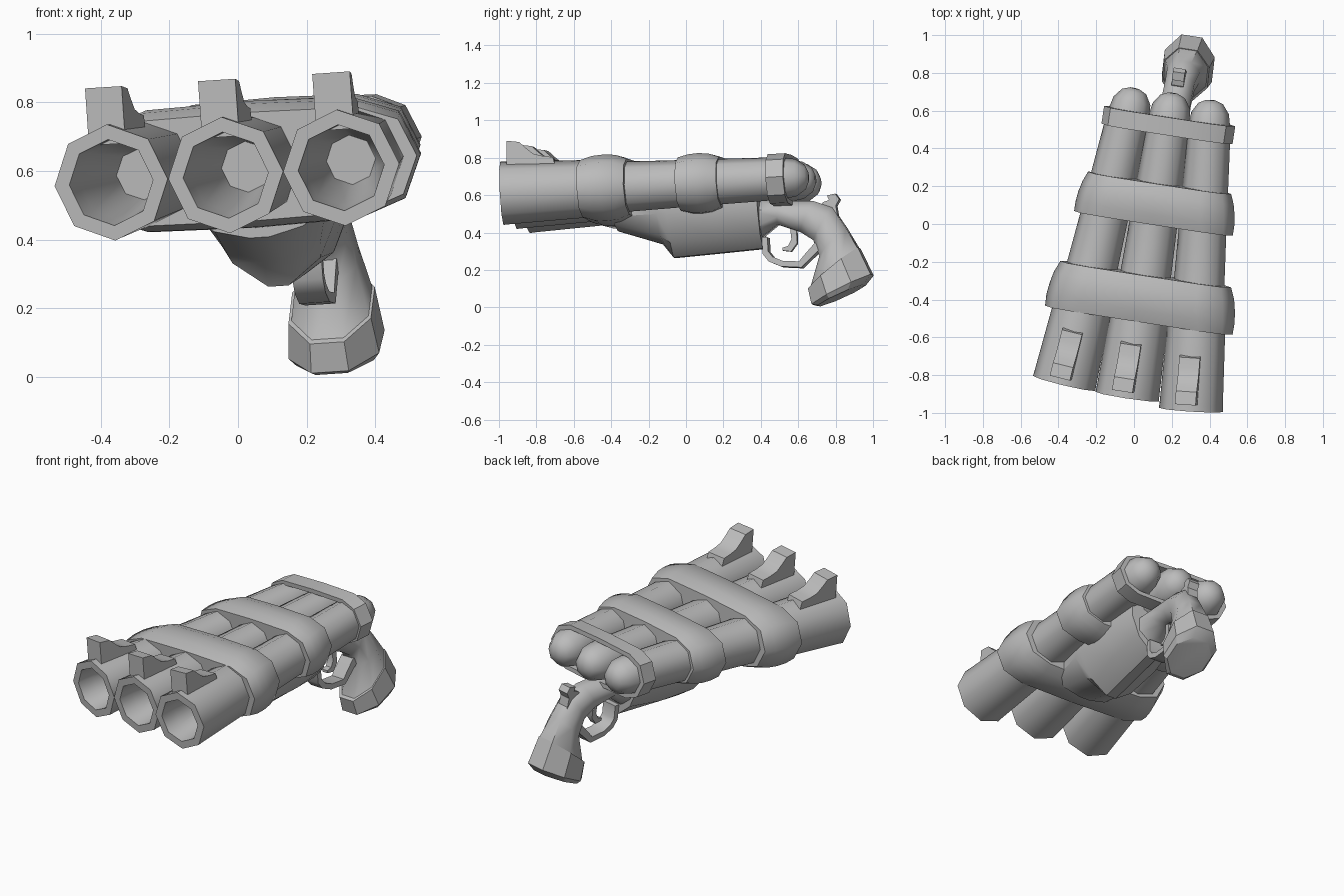
import bpy, bmesh, math
from mathutils import Vector, Matrix

if "Cube" in bpy.data.objects:
    bpy.data.objects.remove(bpy.data.objects["Cube"])

steel = bpy.data.materials.new("grey_metal")
steel.diffuse_color = (0.5, 0.5, 0.5, 1)
steel.use_nodes = True
steel.node_tree.nodes["Principled BSDF"].inputs["Base Color"].default_value = steel.diffuse_color

# Weapon frame: origin at the middle muzzle, u sideways, v rearwards, w up
ORIGIN = Vector((-0.036, -0.914, 0.588))
V = Vector((0.24, 1.585, 0.095)).normalized()
U = Vector((0.986, -0.153, 0.066))
U = (U - V * U.dot(V)).normalized()
W = U.cross(V)
FRAME = Matrix((U, V, W)).transposed().to_4x4()
FRAME.translation = ORIGIN


def finish(name, bm, angle):
    """Turn a bmesh in weapon coordinates into a shaded object."""
    bmesh.ops.remove_doubles(bm, verts=bm.verts, dist=1e-5)
    bm.transform(FRAME)
    bmesh.ops.recalc_face_normals(bm, faces=bm.faces)
    mesh = bpy.data.meshes.new(name)
    bm.to_mesh(mesh)
    bm.free()
    mesh.materials.append(steel)
    obj = bpy.data.objects.new(name, mesh)
    bpy.context.collection.objects.link(obj)
    bpy.ops.object.select_all(action='DESELECT')
    obj.select_set(True)
    bpy.context.view_layer.objects.active = obj
    bpy.ops.object.shade_smooth_by_angle(angle=math.radians(angle))
    return obj


def loft(name, rings, angle=50, loop=False):
    """Skin a row of equal-length rings; cap the ends, or join them."""
    bm = bmesh.new()
    rows = [[bm.verts.new(p) for p in ring] for ring in rings]
    n = len(rows[0])
    pairs = list(zip(rows, rows[1:])) + ([(rows[-1], rows[0])] if loop else [])
    for a, b in pairs:
        for i in range(n):
            j = (i + 1) % n
            bm.faces.new((a[i], a[j], b[j], b[i]))
    if not loop:
        bm.faces.new(rows[0])
        bm.faces.new(rows[-1])
    return finish(name, bm, angle)


def side(y, z):
    """Side-profile position to weapon coordinates (v, w)."""
    v = y + 0.916
    return v, z - 0.588 - 0.059 * v


def plate(name, points, half, place=Matrix.Identity(4), angle=30):
    """Side outline extruded sideways."""
    bm = bmesh.new()
    a = [bm.verts.new(place @ Vector((-half, v, w))) for v, w in points]
    b = [bm.verts.new(place @ Vector((half, v, w))) for v, w in points]
    bm.faces.new(a)
    bm.faces.new(b)
    for i in range(len(a)):
        j = (i + 1) % len(a)
        bm.faces.new((a[i], a[j], b[j], b[i]))
    return finish(name, bm, angle)


def strip(name, outer, inner, half, u):
    """Bent bar running between an outer and an inner side path."""
    rings = []
    for p, q in zip(outer, inner):
        p, q = side(*p), side(*q)
        rings.append([(u - half, *p), (u + half, *p), (u + half, *q), (u - half, *q)])
    return loft(name, rings, 40)


# Barrels with bore, muzzle sleeve and domed rear, fanned outwards to the front
BARREL = [(0.062, 0.50), (0.118, 0.10), (0.126, 0.0), (0.170, 0.0), (0.168, 0.03),
          (0.155, 0.42), (0.138, 0.55), (0.128, 0.90), (0.116, 1.40), (0.113, 1.48),
          (0.100, 1.56), (0.066, 1.61), (0.025, 1.628)]
SIGHT = [(0.035, 0.11), (0.04, 0.277), (0.11, 0.266), (0.14, 0.235), (0.18, 0.20),
         (0.23, 0.185), (0.285, 0.176), (0.30, 0.11)]
for label, s in (("left", -1), ("middle", 0), ("right", 1)):
    place = Matrix.Translation((s * 0.343, 0, 0)) @ Matrix.Rotation(s * math.radians(4.9), 4, 'Z')
    slide = -0.018 * s
    rings = [[place @ Vector((r * math.cos(k * math.pi / 4), v + slide * (1 - v / 1.63),
                              r * math.sin(k * math.pi / 4))) for k in range(8)]
             for r, v in BARREL]
    loft(label + "_barrel", rings, 50)
    plate(label + "_sight", SIGHT, 0.055, place @ Matrix.Translation((-0.012, slide, 0)))


# Bands wrapped around all three barrels
def band_ring(v, width, h, flat=1.05):
    half = [(width, 0), (width - 0.30 * h, 0.69 * h), (width - flat * h, 0.96 * h), (0, h)]
    top = half + [(-u, w) for u, w in half[-2::-1]]
    full = top + [(u, -w) for u, w in top[-2:0:-1]]
    return [(u, v, w) for u, w in full]


def band(name, v0, v1, w0, w1, h0, h1, lip):
    rings = []
    for t, drop in ((0, lip), (0.25, 0.006), (0.5, 0), (0.75, 0.004), (1, lip)):
        rings.append(band_ring(v0 + (v1 - v0) * t, w0 + (w1 - w0) * t - drop * 0.6,
                               h0 + (h1 - h0) * t - drop))
    return loft(name, rings, 50)


band("front_band", 0.41, 0.657, 0.52, 0.475, 0.187, 0.184, 0.028)
band("middle_band", 0.93, 1.147, 0.44, 0.398, 0.170, 0.163, 0.023)
loft("rear_strap", [band_ring(1.41, 0.352, 0.138, 0.9), band_ring(1.505, 0.352, 0.138, 0.9),
                    band_ring(1.505, 0.322, 0.112, 0.9), band_ring(1.41, 0.322, 0.112, 0.9)],
     40, loop=True)

# Keel-shaped receiver under the barrels
rings = []
for v, top, mid, mid_w, keel in ((0.55, 0.20, 0.13, -0.19, -0.215), (0.79, 0.21, 0.14, -0.26, -0.30),
                                 (0.845, 0.21, 0.13, -0.30, -0.375), (1.10, 0.20, 0.13, -0.30, -0.365),
                                 (1.33, 0.16, 0.11, -0.28, -0.355)):
    rings.append([(top, v, -0.07), (top, v, -0.15), (mid, v, mid_w), (0.03, v, keel),
                  (-0.03, v, keel), (-mid, v, mid_w), (-top, v, -0.15), (-top, v, -0.07)])
loft("receiver", rings, 35)


# Grip: octagonal sections between the back line and the front line
def grip_ring(back, front, half, u=0.0):
    a, b = Vector(side(*back)), Vector(side(*front))
    mid, arm = (a + b) / 2, (a - b) / 2
    ring = []
    for k in range(8):
        t = math.radians(22.5 + 45 * k)
        p = mid + arm * (math.cos(t) / math.cos(math.pi / 8))
        ring.append((u + half * math.sin(t) / math.cos(math.pi / 8), p.x, p.y))
    return ring


GRIP = [((0.38, 0.57), (0.38, 0.35), 0.12, 0.0), ((0.52, 0.565), (0.50, 0.44), 0.085, 0.005),
        ((0.70, 0.565), (0.62, 0.40), 0.078, 0.01), ((0.80, 0.53), (0.69, 0.355), 0.078, 0.013),
        ((0.87, 0.42), (0.72, 0.27), 0.088, 0.016), ((0.93, 0.31), (0.665, 0.10), 0.115, 0.018)]
loft("grip", [grip_ring(*g) for g in GRIP], 50)
loft("butt", [grip_ring((0.932, 0.315), (0.652, 0.095), 0.122, 0.018),
              grip_ring((0.995, 0.17), (0.668, 0.01), 0.134, 0.018),
              grip_ring((0.95, 0.115), (0.70, 0.004), 0.115, 0.018)], 30)

# Hammer, trigger and trigger guard
plate("hammer", [side(*p) for p in ((0.70, 0.50), (0.75, 0.558), (0.785, 0.57), (0.775, 0.595),
                                    (0.82, 0.605), (0.84, 0.575), (0.82, 0.54), (0.83, 0.46))],
      0.032, Matrix.Translation((0.008, 0, 0)))
strip("trigger_guard",
      [(0.415, 0.37), (0.415, 0.28), (0.445, 0.24), (0.51, 0.213), (0.62, 0.208), (0.66, 0.245), (0.73, 0.31)],
      [(0.445, 0.37), (0.445, 0.295), (0.468, 0.265), (0.52, 0.243), (0.61, 0.24), (0.635, 0.27), (0.70, 0.34)],
      0.045, 0.012)
strip("trigger", [(0.60, 0.44), (0.60, 0.34), (0.565, 0.295), (0.52, 0.30)],
      [(0.565, 0.44), (0.57, 0.36), (0.55, 0.325), (0.52, 0.315)], 0.02, 0.01)
